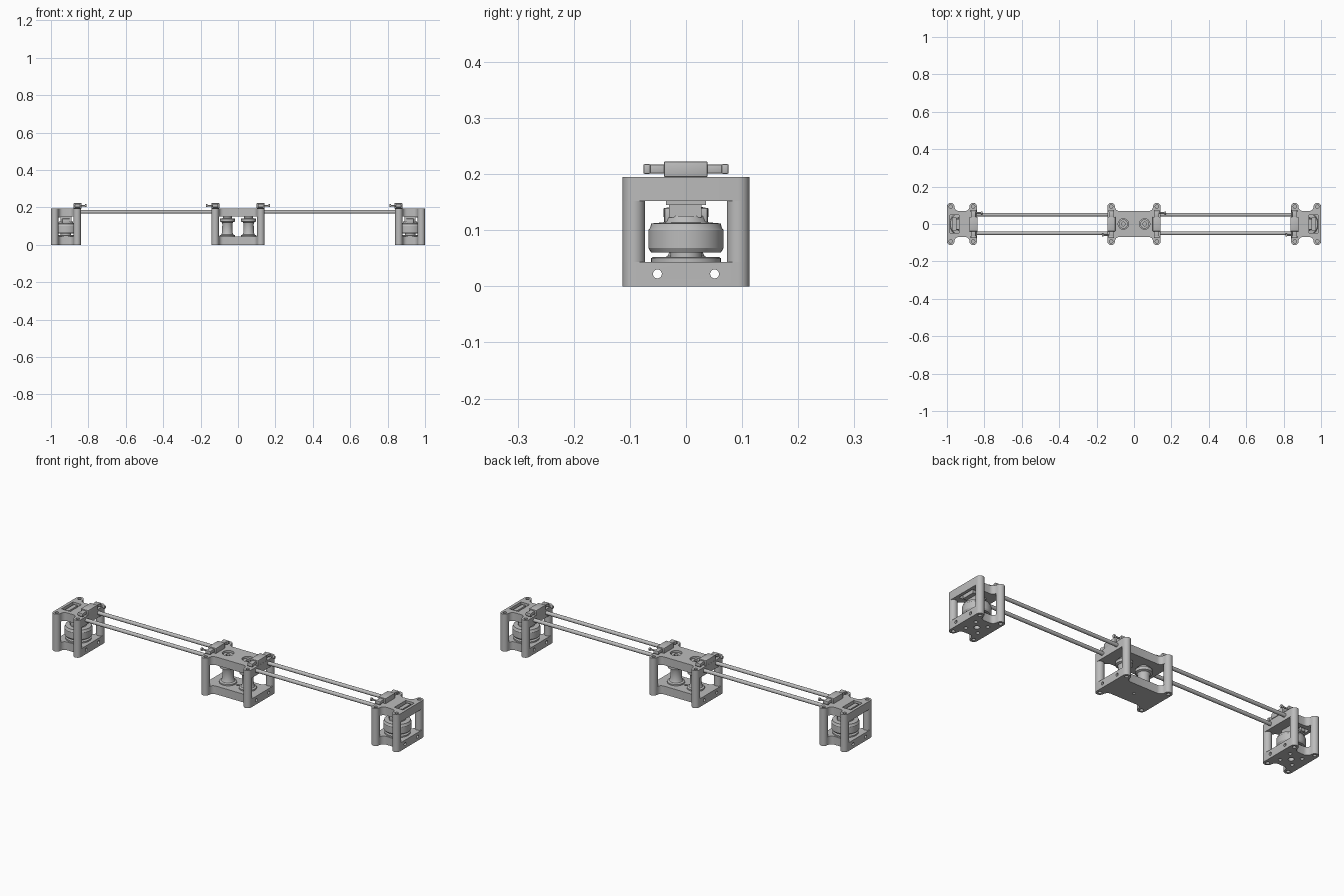
import bpy, bmesh
from math import pi, cos, sin
from mathutils import Matrix

if "Cube" in bpy.data.objects:
    bpy.data.objects.remove(bpy.data.objects["Cube"], do_unlink=True)

grey = bpy.data.materials.new("light grey plastic")
grey.use_nodes = True
grey.diffuse_color = (0.5, 0.5, 0.5, 1)
grey.node_tree.nodes["Principled BSDF"].inputs["Base Color"].default_value = grey.diffuse_color

LUG_R, LUG_Y = 0.02, 0.093
PLATE_H, TOP_Z, TOP = 0.043, 0.152, 0.195


def finish(name, bm):
    bmesh.ops.recalc_face_normals(bm, faces=bm.faces)
    me = bpy.data.meshes.new(name)
    bm.to_mesh(me)
    bm.free()
    me.materials.append(grey)
    ob = bpy.data.objects.new(name, me)
    bpy.context.collection.objects.link(ob)
    return ob


def box(name, x, y, z, bevel=0.0):
    """Box from (min, max) pairs."""
    bm = bmesh.new()
    size = [abs(b - a) for a, b in (x, y, z)]
    mid = [(a + b) / 2 for a, b in (x, y, z)]
    bmesh.ops.create_cube(bm, size=1, matrix=Matrix.Translation(mid) @ Matrix.Diagonal((*size, 1)))
    if bevel:
        bmesh.ops.bevel(bm, geom=bm.edges[:], offset=bevel, segments=2, affect='EDGES', profile=0.5)
    return finish(name, bm)


def cylinder(name, centre, r, length, axis='Z', sides=32):
    bm = bmesh.new()
    turn = {'X': Matrix.Rotation(pi / 2, 4, 'Y'), 'Y': Matrix.Rotation(pi / 2, 4, 'X'), 'Z': Matrix()}[axis]
    bmesh.ops.create_cone(bm, cap_ends=True, segments=sides, radius1=r, radius2=r, depth=length,
                          matrix=Matrix.Translation(centre) @ turn)
    return finish(name, bm)


def lathe(name, x, profile):
    """Spin (radius, height) points around a vertical axis at x."""
    bm = bmesh.new()
    rings = [[bm.verts.new((x + r * cos(2 * pi * i / 40), r * sin(2 * pi * i / 40), z)) for i in range(40)]
             for r, z in profile]
    for a, b in zip(rings, rings[1:]):
        for i in range(40):
            j = (i + 1) % 40
            bm.faces.new((a[i], a[j], b[j], b[i]))
    bm.faces.new(rings[0])
    bm.faces.new(rings[-1])
    return finish(name, bm)


def plate(name, cx, lug_x, z0, z1):
    """Plate with four round lugs and a filleted waist between them."""
    fillet, n = 0.024, 12
    quarter = [(lug_x + LUG_R * cos(pi * i / n), LUG_Y + LUG_R * sin(pi * i / n)) for i in range(n + 1)]
    fx = lug_x - LUG_R - fillet
    quarter += [(fx + fillet * cos(pi / 2 * i / 6), LUG_Y - fillet * sin(pi / 2 * i / 6)) for i in range(1, 7)]
    half = quarter + [(-x, y) for x, y in reversed(quarter)]
    outline = half + [(-x, -y) for x, y in half]
    bm = bmesh.new()
    face = bm.faces.new([bm.verts.new((cx + x, y, z0)) for x, y in outline])
    new = bmesh.ops.extrude_face_region(bm, geom=[face])["geom"]
    bmesh.ops.translate(bm, vec=(0, 0, z1 - z0), verts=[v for v in new if isinstance(v, bmesh.types.BMVert)])
    return finish(name, bm)


def cut(ob, cutters):
    """Subtract the cutters, keep the result and remove them."""
    for c in cutters:
        mod = ob.modifiers.new("cut", 'BOOLEAN')
        mod.operation, mod.solver, mod.object = 'DIFFERENCE', 'EXACT', c
        c.hide_render = True
    deps = bpy.context.evaluated_depsgraph_get()
    me = bpy.data.meshes.new_from_object(ob.evaluated_get(deps))
    ob.modifiers.clear()
    ob.data = me
    for c in cutters:
        bpy.data.objects.remove(c, do_unlink=True)


def frame(prefix, cx, lug_x, top_cuts, bottom_holes):
    """Bottom plate, top plate and four corner columns."""
    bottom = plate(prefix + "_bottom_plate", cx, lug_x, 0, PLATE_H)
    top = plate(prefix + "_top_plate", cx, lug_x, TOP_Z, TOP)
    lugs = [(cx + sx * lug_x, sy * LUG_Y) for sx in (-1, 1) for sy in (-1, 1)]
    drill = [cylinder("drill", (cx, y, 0.022), 0.008, 0.5, 'X', 20) for y in (-0.051, 0.051)]
    drill += [cylinder("drill", (cx + x, y, 0), r, 0.2, 'Z', 20) for x, y, r in bottom_holes]
    drill += [cylinder("drill", (x, y, 0), 0.009, 0.03, 'Z', 20) for x, y in lugs]
    cut(bottom, drill)
    cut(top, top_cuts + [cylinder("drill", (x, y, TOP), 0.009, 0.03, 'Z', 20) for x, y in lugs])
    for x, y in lugs:
        cylinder(prefix + "_column", (x, y, (PLATE_H + TOP_Z) / 2), LUG_R, TOP_Z - PLATE_H)


def clamp(prefix, x, s, d):
    """Low clamp block on a top plate, with arms and a screw pointing along d."""
    box(prefix + "_clamp_body", (x - 0.021, x + 0.021), (-0.039, 0.038), (TOP, 0.222), 0.001)
    for side in (-1, 1):
        box(prefix + "_clamp_arm", (x - 0.012, x + 0.012), (side * 0.036, side * 0.066), (0.201, 0.217), 0.002)
        box(prefix + "_clamp_tip", (x - 0.015, x + 0.015), (side * 0.063, side * 0.076), (0.2, 0.218), 0.003)
    cylinder(prefix + "_clamp_screw", (x + d * 0.022, s * 0.06, 0.209), 0.004, 0.05, 'X', 16)
    cylinder(prefix + "_clamp_screw_head", (x + d * 0.045, s * 0.06, 0.209), 0.008, 0.008, 'X', 16)


# Centre frame with its two spools
SPOOL_X = 0.057
frame("centre", 0, 0.122,
      [cylinder("bore", (s * SPOOL_X, 0, TOP), 0.028, 0.2) for s in (-1, 1)],
      [(0, 0, 0.007)])
for s, side in ((-1, "right"), (1, "left")):
    lathe(side + "_spool", s * SPOOL_X, [
        (0.042, PLATE_H), (0.042, 0.05), (0.033, 0.054), (0.028, 0.064), (0.027, 0.11), (0.03, 0.12),
        (0.04, 0.124), (0.04, 0.139), (0.024, 0.142), (0.024, 0.187), (0.01, 0.187), (0.01, 0.16)])

    # End frame with slotted top plate
    cx = s * 0.92
    slot = [box("slot", (s * 0.935, s * 0.985), (-0.047, 0.047), (0.1, 0.25))]
    frame(side + "_end", cx, 0.06, slot,
          [(0, 0, 0.014)] + [(x, y, 0.009) for x in (-0.035, 0.035) for y in (-0.035, 0.035)])
    box(side + "_slot_bar", (s * 0.95, s * 0.972), (-0.036, 0.036), (0.145, 0.19))

    # Wheel assembly inside the end frame
    lathe(side + "_wheel_base", cx, [(0.062, PLATE_H), (0.062, 0.05), (0.059, 0.052), (0.028, 0.052), (0.028, 0.064)])
    lathe(side + "_wheel", cx, [(0.03, 0.06), (0.062, 0.06), (0.067, 0.068), (0.067, 0.1), (0.064, 0.104),
                                (0.062, 0.112), (0.04, 0.114), (0.036, 0.125), (0.02, 0.125)])
    box(side + "_wheel_yoke", (cx - 0.02, cx + 0.02), (-0.039, 0.039), (0.113, 0.14), 0.004)
    box(side + "_wheel_mount", (cx - 0.03, cx + 0.03), (-0.03, 0.028), (0.123, TOP_Z + 0.002))

    # Twin rods and the clamps at both of their ends
    for y in (-0.05, 0.05):
        cylinder(side + "_rod", (s * 0.49, y, 0.176), 0.0095, 0.72, 'X', 24)
    clamp(side + "_end", s * 0.858, -s, -s)
    clamp(side + "_centre", s * 0.121, s, s)

# Smooth shading with sharp edges
for ob in bpy.context.scene.objects:
    ob.select_set(ob.type == 'MESH')
    if ob.type == 'MESH':
        bpy.context.view_layer.objects.active = ob
bpy.ops.object.shade_smooth_by_angle(angle=pi / 6)
